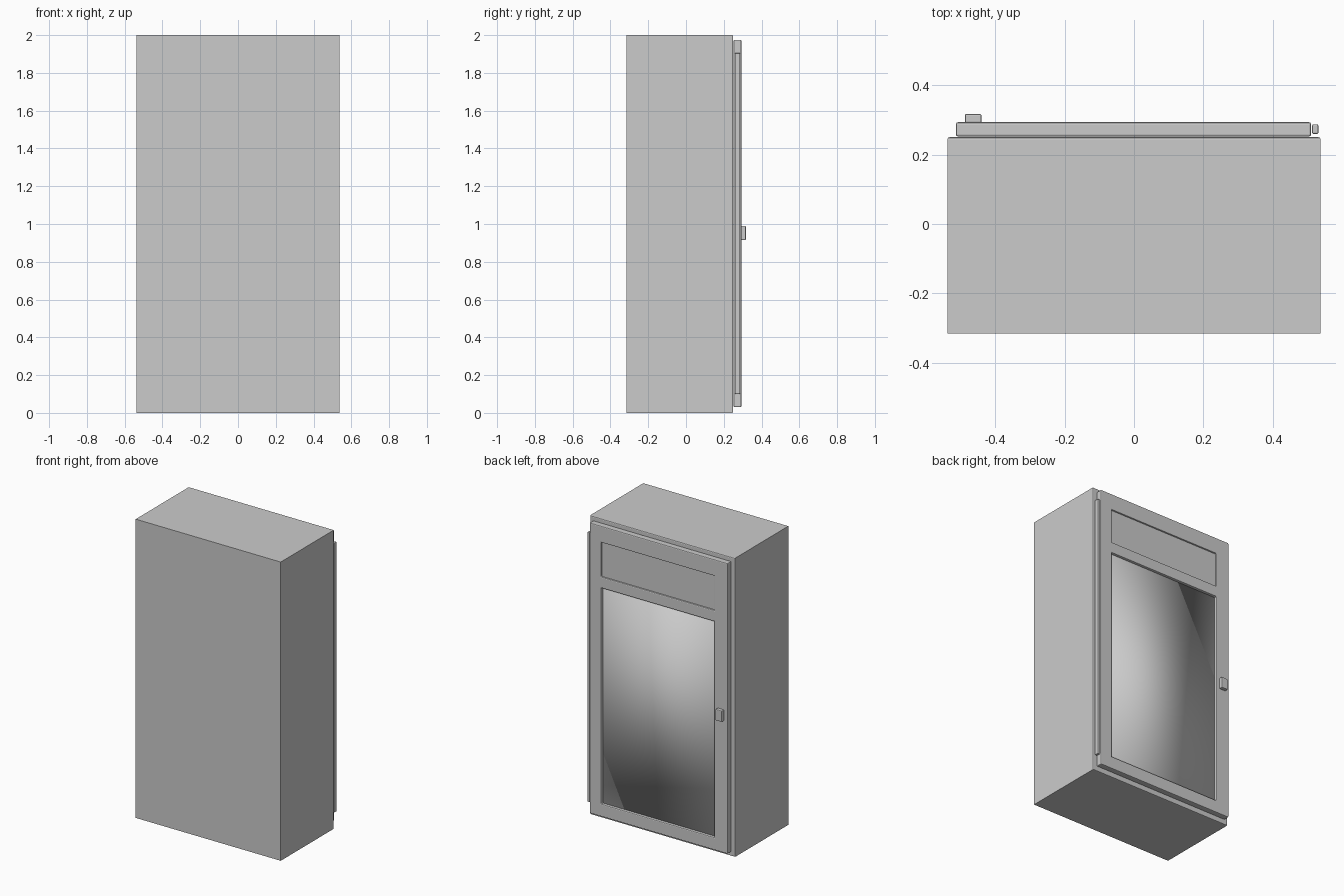
import bpy, bmesh, math

old = bpy.data.objects.get("Cube")
if old:
    bpy.data.objects.remove(old)


def material(name, value):
    m = bpy.data.materials.new(name)
    m.use_nodes = True
    colour = (value, value, value, 1)
    m.diffuse_color = colour
    m.node_tree.nodes["Principled BSDF"].inputs["Base Color"].default_value = colour
    return m


grey = material("light_grey", 0.6)


def finish(name, bm, bevel=0.0):
    bmesh.ops.recalc_face_normals(bm, faces=bm.faces)
    mesh = bpy.data.meshes.new(name)
    bm.to_mesh(mesh)
    bm.free()
    mesh.materials.append(grey)
    ob = bpy.data.objects.new(name, mesh)
    bpy.context.collection.objects.link(ob)
    if bevel:
        mod = ob.modifiers.new("edge_rounding", 'BEVEL')
        mod.width = bevel
        mod.segments = 2
        mod.limit_method = 'ANGLE'
        mod.angle_limit = math.radians(40)
    return ob


def box_mesh(x, y, z):
    bm = bmesh.new()
    bmesh.ops.create_cube(bm, size=1)
    for v in bm.verts:
        for i, (lo, hi) in enumerate((x, y, z)):
            v.co[i] = hi if v.co[i] > 0 else lo
    return bm


def box(name, x, y, z, bevel=0.0):
    return finish(name, box_mesh(x, y, z), bevel)


# Cabinet body, rounded only around its door side
body = box_mesh((-0.537, 0.537), (-0.315, 0.25), (0, 2))
rim = [e for e in body.edges if all(v.co.y > 0 for v in e.verts)]
bmesh.ops.bevel(body, geom=rim, offset=0.006, segments=2, profile=0.5, affect='EDGES')
finish("cabinet_body", body)

# Door frame: a grid with two openings, pushed out to its thickness
xs = (-0.513, -0.415, 0.423, 0.51)
zs = (0.03, 0.115, 1.56, 1.635, 1.865, 1.975)
door = bmesh.new()
grid = [[door.verts.new((x, 0.252, z)) for z in zs] for x in xs]
for i in range(len(xs) - 1):
    for j in range(len(zs) - 1):
        if i == 1 and j in (1, 3):
            continue
        door.faces.new((grid[i][j], grid[i + 1][j], grid[i + 1][j + 1], grid[i][j + 1]))
for v in [v for v in door.verts if not v.link_faces]:
    door.verts.remove(v)
ext = bmesh.ops.extrude_face_region(door, geom=door.faces[:])
for g in ext["geom"]:
    if isinstance(g, bmesh.types.BMVert):
        g.co.y = 0.293
finish("door_frame", door, 0.006)

# Panels set into the frame; the tall one is softly shaded across its edges
box("upper_panel", (-0.417, 0.425), (0.255, 0.283), (1.633, 1.867))
glass = box("window_panel", (-0.417, 0.425), (0.255, 0.275), (0.113, 1.562))
for p in glass.data.polygons:
    p.use_smooth = True

# Hinge strip and door knob
box("hinge_strip", (0.513, 0.531), (0.259, 0.287), (0.1, 1.905), 0.004)
box("door_knob", (-0.487, -0.439), (0.29, 0.317), (0.915, 0.99), 0.005)
